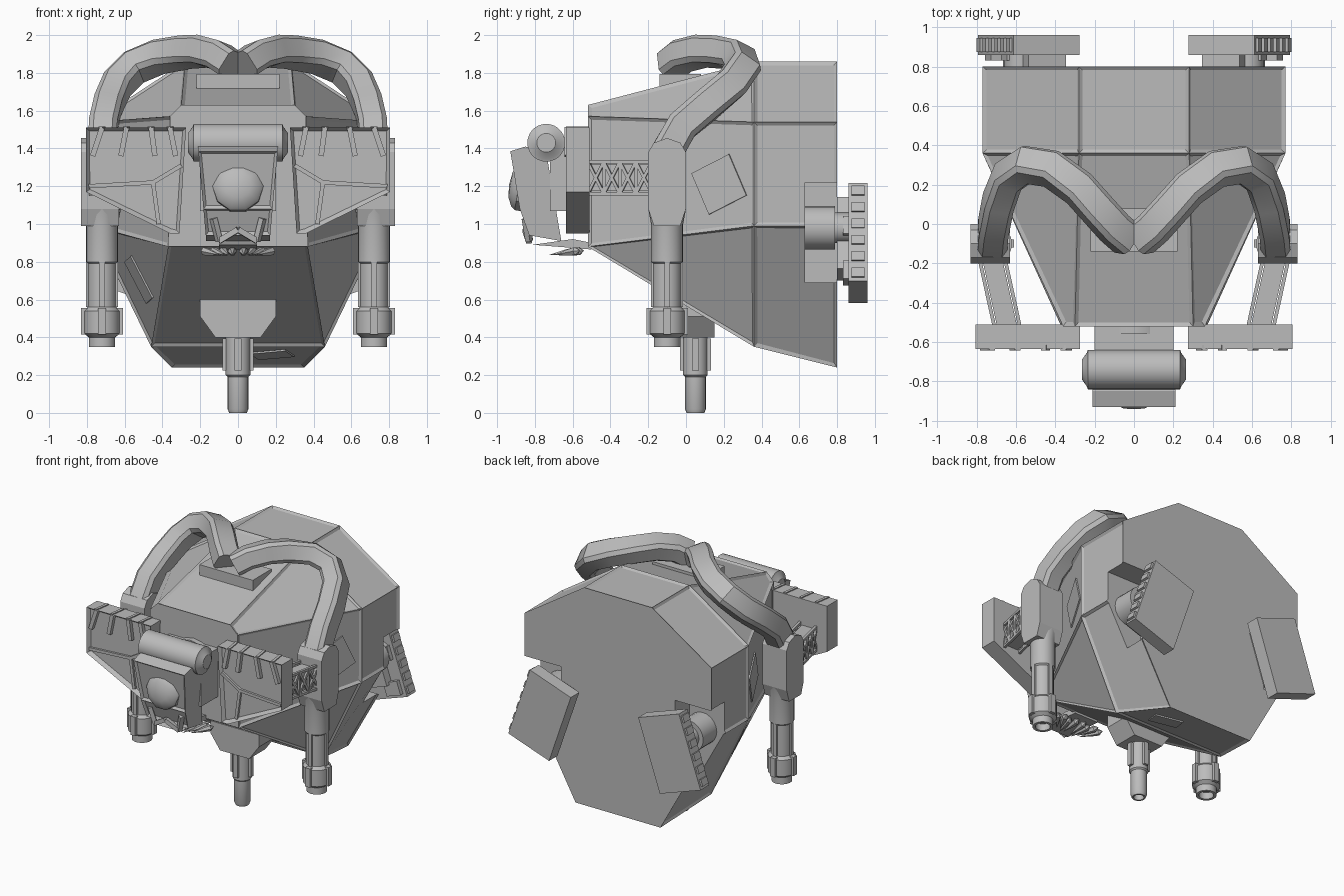
import bpy, bmesh
from math import radians, pi, sin, cos
from mathutils import Vector, Matrix, Euler

cube = bpy.data.objects.get("Cube")
if cube:
    bpy.data.objects.remove(cube, do_unlink=True)

GREY = (0.5, 0.5, 0.5, 1)
mat = bpy.data.materials.new("hull grey")
mat.use_nodes = True
mat.diffuse_color = GREY
mat.node_tree.nodes["Principled BSDF"].inputs["Base Color"].default_value = GREY


def finish(name, bm, mirror=False, smooth=False):
    bmesh.ops.recalc_face_normals(bm, faces=bm.faces)
    me = bpy.data.meshes.new(name)
    bm.to_mesh(me)
    bm.free()
    me.materials.append(mat)
    ob = bpy.data.objects.new(name, me)
    bpy.context.collection.objects.link(ob)
    if smooth:
        bpy.ops.object.select_all(action='DESELECT')
        ob.select_set(True)
        bpy.context.view_layer.objects.active = ob
        bpy.ops.object.shade_smooth_by_angle(angle=radians(35))
    if mirror:
        ob.modifiers.new("Mirror", 'MIRROR')
    return ob


def placed(loc, rot=(0, 0, 0)):
    return Matrix.Translation(loc) @ Euler([radians(a) for a in rot]).to_matrix().to_4x4()


def box(name, loc, size, rot=(0, 0, 0), mirror=False, base=Matrix()):
    bm = bmesh.new()
    bmesh.ops.create_cube(bm, size=1, matrix=base @ placed(loc, rot) @ Matrix.Diagonal((*size, 1)))
    return finish(name, bm, mirror)


def beam(name, p, q, w, d=None, mirror=True):
    p, q = Vector(p), Vector(q)
    m = Matrix.Translation((p + q) / 2) @ (q - p).to_track_quat('Z', 'Y').to_matrix().to_4x4()
    bm = bmesh.new()
    bmesh.ops.create_cube(bm, size=1, matrix=m @ Matrix.Diagonal((w, d or w, (q - p).length, 1)))
    return finish(name, bm, mirror)


def plate(name, loc, normal, size, roll):
    m = Matrix.Translation(loc) @ Vector(normal).to_track_quat('Z', 'Y').to_matrix().to_4x4()
    return box(name, (0, 0, 0), (*size, 0.009), (0, 0, roll), base=m)


def lathe(name, profile, loc, rot=(0, 0, 0), mirror=False, segs=20):
    bm = bmesh.new()
    vs = [bm.verts.new((r, 0, z)) for r, z in profile]
    es = [bm.edges.new(pair) for pair in zip(vs, vs[1:])]
    bmesh.ops.spin(bm, geom=vs + es, cent=(0, 0, 0), axis=(0, 0, 1), angle=2 * pi, steps=segs)
    bmesh.ops.remove_doubles(bm, verts=bm.verts, dist=0.0005)
    bm.transform(placed(loc, rot))
    return finish(name, bm, mirror, True)


def prism(name, pts, axis, a, b, mirror=False, inset=None, taper=None):
    bm = bmesh.new()
    at = lambda t, u, v: (t, u, v) if axis == 'x' else (u, t, v)
    ends = [[bm.verts.new(at(t, *p)) for p in pts] for t in (a, b)]
    caps = [bm.faces.new(e) for e in ends]
    n = len(pts)
    for i in range(n):
        j = (i + 1) % n
        bm.faces.new((ends[0][i], ends[0][j], ends[1][j], ends[1][i]))
    bmesh.ops.recalc_face_normals(bm, faces=bm.faces)
    if taper:
        for v in bm.verts:
            v.co.x *= taper(v.co.z)
        bm.normal_update()
        caps = [f for f in bm.faces if f.normal.y < -0.85]
    if inset:
        bmesh.ops.inset_individual(bm, faces=caps if taper else caps[:1], thickness=inset[0], depth=-inset[1])
    return finish(name, bm, mirror)


# Faceted hull: three cross-sections, with recessed panels
sections = [(-0.52, [(0.30, 1.63), (0.36, 1.57), (0.37, 0.88)]),
            (0.36, [(0.28, 1.86), (0.77, 1.54), (0.77, 0.99), (0.46, 0.35)]),
            (0.80, [(0.28, 1.86), (0.77, 1.54), (0.77, 0.99), (0.35, 0.24)])]
bm = bmesh.new()
F, M, B = [{s: [bm.verts.new((s * x, y, z)) for x, z in pts] for s in (1, -1)} for y, pts in sections]
for s in (1, -1):
    f, m, b = F[s], M[s], B[s]
    for q in ((f[0], f[1], m[1], m[0]), (f[1], f[2], m[2], m[1]), (f[2], m[3], m[2])):
        bm.faces.new(q)
    for i in range(3):
        bm.faces.new((m[i], m[i + 1], b[i + 1], b[i]))
for near, far in ((F, M), (M, B)):
    for i in (0, -1):
        bm.faces.new((near[1][i], far[1][i], far[-1][i], near[-1][i]))
for ring in (F, B):
    bm.faces.new(ring[1] + ring[-1][::-1])
bmesh.ops.recalc_face_normals(bm, faces=bm.faces)
panels = [f for f in bm.faces if abs(f.normal.y) < 0.95]
bmesh.ops.inset_individual(bm, faces=panels, thickness=0.025, depth=-0.012)
hull = finish("hull", bm)

# Side notches for the rear thrusters
bm = bmesh.new()
for s in (1, -1):
    bmesh.ops.create_cube(bm, size=1, matrix=Matrix.Translation((s * 0.72, 0.78, 0.955)) @ Matrix.Diagonal((0.5, 0.3, 0.53, 1)))
cutter = finish("notch_cutter", bm)
cutter.hide_render = True
cutter.hide_set(True)
cut = hull.modifiers.new("Notches", 'BOOLEAN')
cut.operation = 'DIFFERENCE'
cut.object = cutter

# Small hatch plates
for s in (1, -1):
    plate("side_hatch", (s * 0.678, 0.175, 1.21), (s * 0.91, -0.41, 0), (0.24, 0.24), 25)
plate("lower_hatch", (-0.525, 0.105, 0.705), (-0.562, -0.222, -0.269), (0.13, 0.25), 15)
plate("belly_hatch", (0.18, 0.55, 0.308), (0, -0.237, -0.97), (0.2, 0.14), 20)

# Rear thrusters: hub, bracket and tilted ribbed box
tilt = placed((0.535, 0.91, 0.90), (0, -19, 0))
lathe("thruster_hub", [(0, 0), (0.115, 0), (0.115, 0.16), (0.08, 0.16), (0.08, 0.24), (0, 0.24)],
      (0.58, 0.63, 0.98), (-90, 0, 0), True)
box("thruster_bracket", (-0.02, -0.07, 0.03), (0.2, 0.08, 0.4), mirror=True, base=tilt)
box("thruster_box", (0, 0, 0), (0.355, 0.1, 0.55), mirror=True, base=tilt)
for i in range(6):
    box("thruster_rib", (0.18, 0, -0.23 + i * 0.092), (0.025, 0.07, 0.05), mirror=True, base=tilt)
for z in (-0.2, 0.05):
    box("thruster_foot", (0.09, -0.06, z), (0.12, 0.04, 0.1), mirror=True, base=tilt)

# Thick curved hoses from the top block to the side pods
path = [Vector(p) for p in ((0.03, -0.08, 1.84), (0.1, -0.02, 1.89), (0.19, 0.08, 1.915), (0.28, 0.18, 1.91),
        (0.42, 0.28, 1.885), (0.55, 0.3, 1.83), (0.64, 0.24, 1.74), (0.69, 0.11, 1.63),
        (0.715, -0.02, 1.52), (0.72, -0.1, 1.38))]
section = [(-0.085, -0.05), (-0.06, -0.075), (0.06, -0.075), (0.085, -0.05),
           (0.085, 0.05), (0.06, 0.075), (-0.06, 0.075), (-0.085, 0.05)]
bm = bmesh.new()
rings = []
for i, p in enumerate(path):
    t = (path[min(i + 1, len(path) - 1)] - path[max(i - 1, 0)]).normalized()
    out = p - Vector((0.2, -0.1, 1.4))
    out = (out - t * out.dot(t)).normalized()
    side = t.cross(out)
    rings.append([bm.verts.new(p + side * u + out * v) for u, v in section])
for r0, r1 in zip(rings, rings[1:]):
    for i in range(8):
        j = (i + 1) % 8
        bm.faces.new((r0[i], r0[j], r1[j], r1[i]))
bm.faces.new(rings[0])
bm.faces.new(rings[-1])
finish("hose", bm, True, True)
box("hose_block", (0, -0.03, 1.73), (0.44, 0.22, 0.13))

# Side pods with downward guns
pod = [(-0.2, 1.08), (-0.2, 1.38), (-0.17, 1.43), (-0.1, 1.455), (-0.03, 1.43),
       (0, 1.38), (0, 1.08), (-0.03, 0.99), (-0.17, 0.99)]
prism("pod", pod, 'x', 0.63, 0.83, True)
lathe("pod_gun", [(0, 1.08), (0.1, 1.08), (0.085, 1.0), (0.085, 0.8), (0.075, 0.79), (0.075, 0.56), (0.095, 0.54),
      (0.095, 0.42), (0.07, 0.4), (0.07, 0.35), (0.05, 0.35), (0.05, 0.4), (0, 0.4)], (0.72, -0.1, 0), mirror=True)
lathe("belly_gun", [(0, 0.42), (0.065, 0.42), (0.065, 0.2), (0.055, 0.19), (0.055, 0.02), (0.047, 0),
      (0.035, 0), (0.035, 0.06), (0, 0.06)], (0, 0.05, 0))
for k in range(4):
    c, s = cos(k * pi / 2), sin(k * pi / 2)
    box("pod_gun_fin", (0.72 + c * 0.09, -0.1 + s * 0.09, 0.485), (0.04, 0.04, 0.14), mirror=True)
    box("pod_gun_rail", (0.72 + c * 0.07, -0.1 + s * 0.07, 0.68), (0.03, 0.03, 0.24), mirror=True)
    box("belly_gun_fin", (c * 0.065, 0.05 + s * 0.065, 0.31), (0.035, 0.035, 0.17))
prism("belly_gun_mount", [(-0.2, 0.6), (0.2, 0.6), (0.2, 0.51), (0.12, 0.4), (-0.12, 0.4), (-0.2, 0.51)],
      'y', -0.04, 0.15)

# Lattice arms joining pods and front panels
a, b = Vector((0.72, -0.18, 1.245)), Vector((0.645, -0.52, 1.245))
beam("truss_core", a, b, 0.1, 0.14)
for dx in (-0.065, 0.065):
    for dz in (-0.085, 0.085):
        o = Vector((dx, 0, dz))
        beam("truss_rail", a + o, b + o, 0.018)
        for k in range(4):
            p, q = a.lerp(b, k / 4), a.lerp(b, (k + 1) / 4)
            beam("truss_brace", p + o, q + Vector((dx, 0, -dz)), 0.016)
    for k in range(5):
        p = a.lerp(b, k / 4) + Vector((dx, 0, 0))
        beam("truss_post", p - Vector((0, 0, 0.085)), p + Vector((0, 0, 0.085)), 0.016)

# Front wing panels with tabs and bars
wing = [(0.275, 1.51), (0.805, 1.51), (0.805, 1.17), (0.36, 0.95), (0.31, 0.95)]
prism("wing_panel", wing, 'y', -0.635, -0.51, True, (0.025, 0.025))
for x, lean in ((0.36, 0.03), (0.46, 0.02), (0.59, -0.03), (0.72, -0.05)):
    beam("wing_tab", (x, -0.628, 1.51), (x - lean, -0.628, 1.36), 0.028)
    box("wing_top_strip", (x, -0.575, 1.511), (0.02, 0.12, 0.012), (0, 0, 8), True)
for p, q in (((0.3, 1.31), (0.45, 1.22)), ((0.45, 1.22), (0.42, 1.0)), ((0.45, 1.22), (0.79, 1.2))):
    beam("wing_bar", (p[0], -0.615, p[1]), (q[0], -0.615, q[1]), 0.022)

# Head: neck, tapered shell, roller, dome and grille
box("neck", (0, -0.61, 1.25), (0.4, 0.22, 0.36))
lathe("neck_ring", [(0, 0), (0.2, 0), (0.2, 0.06), (0.17, 0.06), (0.17, 0.12), (0, 0.12)], (0, -0.5, 1.25), (90, 0, 0))
shell = [(-0.93, 1.385), (-0.85, 1.41), (-0.74, 1.38), (-0.66, 0.91), (-0.83, 0.94), (-0.88, 1.08)]
prism("head_shell", shell, 'x', -0.21, 0.21, inset=(0.022, 0.015), taper=lambda z: 0.8 + 0.42 * (z - 0.91))
lathe("head_roller", [(0, -0.265), (0.05, -0.265), (0.085, -0.24), (0.1, -0.235), (0.1, 0.235), (0.085, 0.24),
      (0.05, 0.265), (0, 0.265)], (0, -0.74, 1.43), (0, 90, 0), segs=28)
lathe("head_dome", [(0, -0.05), (0.135, -0.05), (0.135, 0.0), (0.12, 0.02), (0.07, 0.045), (0, 0.052)],
      (0, -0.885, 1.2), (80, 0, 0), segs=10)
for p, q in (((0.0, 0.97), (0.1, 0.91)), ((0.13, 1.03), (0.1, 0.91))):
    beam("grille_bar", (p[0], -0.85, p[1]), (q[0], -0.83, q[1]), 0.03)

# Small claws under the head
for k in range(4):
    x = 0.03 + 0.055 * k
    lathe("claw", [(0, 0), (0.024, 0.03), (0.018, 0.08), (0, 0.17)], (x, -0.54 - 0.02 * (k % 2), 0.86), (98, 0, -12 * k), True, 6)
prism("claw_base", [(-0.81, 0.89), (-0.6, 0.92), (-0.5, 0.9), (-0.5, 0.865), (-0.62, 0.875)], 'x', -0.1, 0.1)
